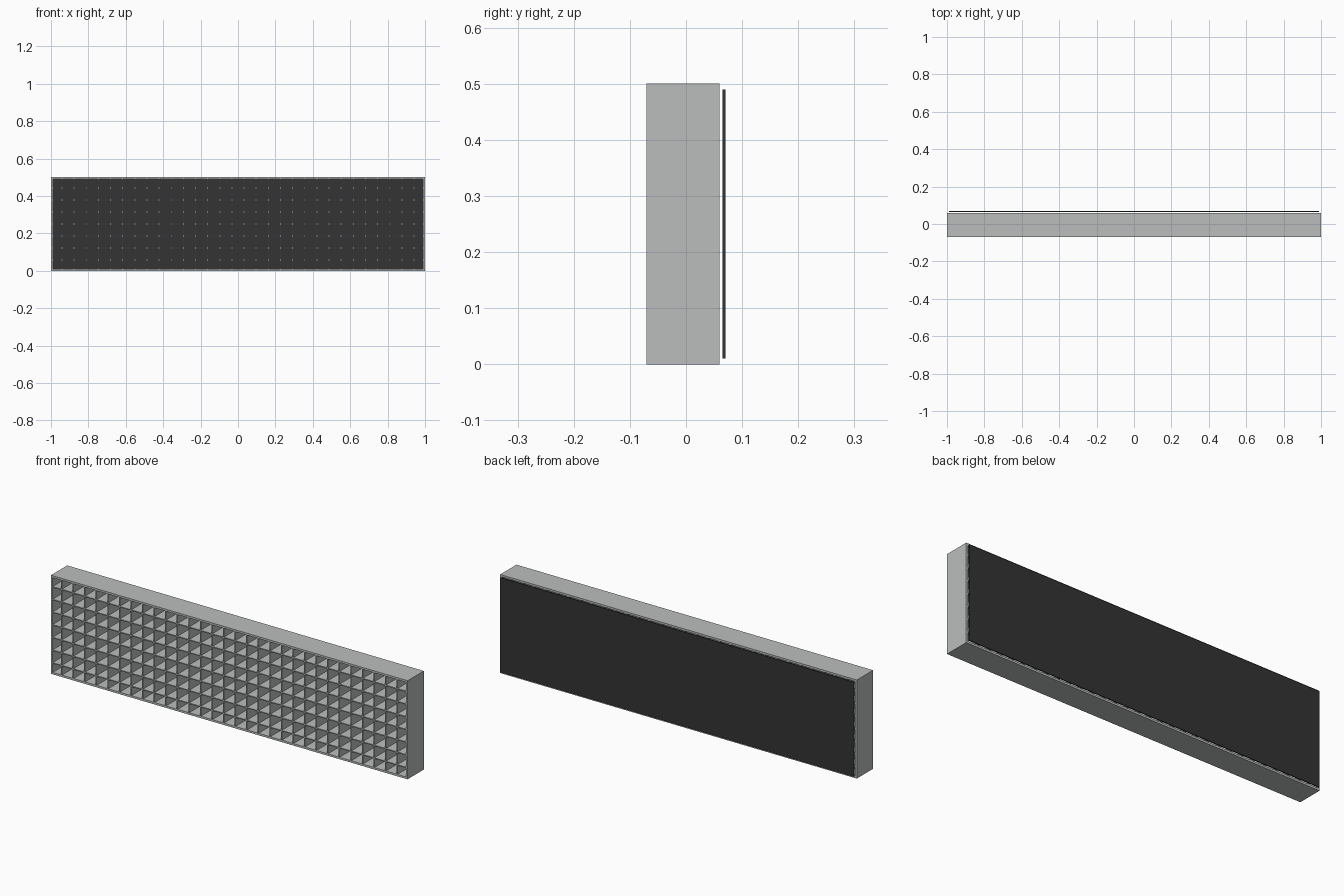
import bpy, bmesh
from mathutils import Matrix

if "Cube" in bpy.data.objects:
    bpy.data.objects.remove(bpy.data.objects["Cube"])


def material(name, rgb):
    m = bpy.data.materials.new(name)
    m.diffuse_color = (*rgb, 1)
    m.use_nodes = True
    m.node_tree.nodes["Principled BSDF"].inputs["Base Color"].default_value = m.diffuse_color
    return m


light_grey = material("light_grey", (0.50, 0.51, 0.51))
charcoal = material("charcoal", (0.033, 0.033, 0.033))


def box(bm, x0, x1, y0, y1, z0, z1):
    mat = Matrix.Translation(((x0 + x1) / 2, (y0 + y1) / 2, (z0 + z1) / 2))
    mat = mat @ Matrix.Diagonal((x1 - x0, y1 - y0, z1 - z0, 1))
    bmesh.ops.create_cube(bm, size=1, matrix=mat)


def part(name, boxes, mat):
    bm = bmesh.new()
    for b in boxes:
        box(bm, *b)
    me = bpy.data.meshes.new(name)
    bm.to_mesh(me)
    bm.free()
    me.materials.append(mat)
    ob = bpy.data.objects.new(name, me)
    bpy.context.collection.objects.link(ob)


FRONT, BACK = -0.07, 0.06
HEIGHT, WALL = 0.5, 0.01
PITCH, HALF = 0.0649, 0.0025   # blade spacing and half thickness

# outer frame: top and bottom rails, side walls between them
part("outer_frame", [
    (-1, 1, FRONT, BACK, 0, WALL),
    (-1, 1, FRONT, BACK, HEIGHT - WALL, HEIGHT),
    (-1, -1 + WALL, FRONT, BACK, WALL, HEIGHT - WALL),
    (1 - WALL, 1, FRONT, BACK, WALL, HEIGHT - WALL),
], light_grey)

# 30 upright blades
xs = [(i - 14.5) * PITCH for i in range(30)]
part("vertical_blades", [
    (x - HALF, x + HALF, FRONT, BACK, WALL, HEIGHT - WALL) for x in xs
], light_grey)

# 7 level blades crossing them
zs = [HEIGHT / 2 + (i - 3) * PITCH * 0.99 for i in range(7)]
part("horizontal_blades", [
    (-1 + WALL, 1 - WALL, FRONT, BACK, z - HALF, z + HALF) for z in zs
], light_grey)

# thin dark sheet just behind the grid
part("back_panel", [(-0.99, 0.99, 0.065, 0.07, 0.01, 0.49)], charcoal)
